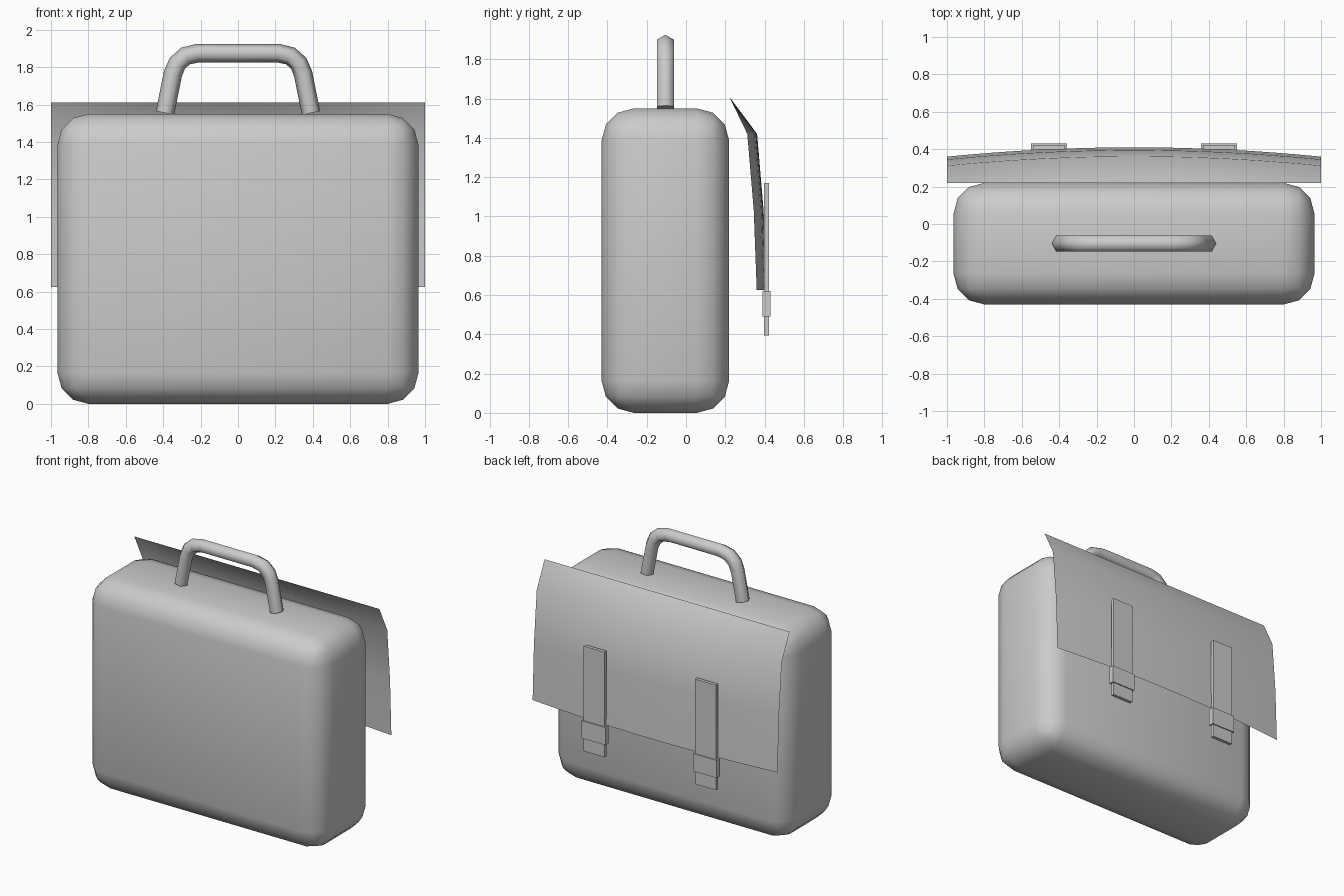
import bpy, bmesh, math
from mathutils import Vector

if "Cube" in bpy.data.objects:
    bpy.data.objects.remove(bpy.data.objects["Cube"])


def add_object(name, bm, angle=None):
    bmesh.ops.recalc_face_normals(bm, faces=bm.faces)
    mesh = bpy.data.meshes.new(name)
    bm.to_mesh(mesh)
    bm.free()
    obj = bpy.data.objects.new(name, mesh)
    bpy.context.collection.objects.link(obj)
    if angle:
        bpy.ops.object.select_all(action='DESELECT')
        obj.select_set(True)
        bpy.context.view_layer.objects.active = obj
        bpy.ops.object.shade_smooth_by_angle(angle=math.radians(angle))
    return obj


def box(bm, lo, hi):
    verts = bmesh.ops.create_cube(bm, size=1)["verts"]
    for v in verts:
        v.co = Vector([(a + b) / 2 + c * (b - a) for a, b, c in zip(lo, hi, v.co)])


# Body: rounded box
bm = bmesh.new()
box(bm, (-0.965, -0.43, 0), (0.965, 0.22, 1.55))
bmesh.ops.bevel(bm, geom=bm.edges[:], offset=0.165, segments=3,
                profile=0.5, affect='EDGES')
add_object("bag_body", bm, 50)

# Flap: single-layer sheet bowed outward, straight along its top edge
# rows: z, y at the side edges, bow at the middle
rows = [(1.61, 0.22, 0), (1.42, 0.312, 0.05), (1.03, 0.345, 0.05), (0.625, 0.36, 0.05)]
COLS = 16
bm = bmesh.new()
grid = []
for z, y, bow in rows:
    xs = [-1 + 2 * i / COLS for i in range(COLS + 1)]
    grid.append([bm.verts.new((x, y + bow * (1 - x * x), z)) for x in xs])
for a, b in zip(grid, grid[1:]):
    for i in range(COLS):
        bm.faces.new((a[i], b[i], b[i + 1], a[i + 1]))
flap = add_object("flap", bm, 50)
if flap.data.polygons[0].normal.y < 0:
    flap.data.flip_normals()

# Handle: six-sided tube swept along a mirrored path
half = [(-0.39, 1.555), (-0.348, 1.765), (-0.325, 1.82), (-0.28, 1.86), (-0.215, 1.875)]
path = [Vector((x, -0.105, z)) for x, z in half + [(-x, z) for x, z in half[::-1]]]
bm = bmesh.new()
rings = []
for i, p in enumerate(path):
    before = (p - path[i - 1]).normalized() if i else Vector()
    after = (path[i + 1] - p).normalized() if i < len(path) - 1 else Vector()
    t = (before + after).normalized()
    n = Vector((-t.z, 0, t.x))
    rings.append([bm.verts.new(p + 0.05 * (math.cos(k * math.pi / 3) * n
                  + math.sin(k * math.pi / 3) * Vector((0, 1, 0)))) for k in range(6)])
for a, b in zip(rings, rings[1:]):
    for k in range(6):
        bm.faces.new((a[k], a[(k + 1) % 6], b[(k + 1) % 6], b[k]))
bm.faces.new(rings[0])
bm.faces.new(rings[-1])
add_object("handle", bm, 65)

# Straps and buckles, one pair on each side
for side, s in (("left", -1), ("right", 1)):
    cx = 0.455 * s
    bm = bmesh.new()
    box(bm, (cx - 0.085, 0.397, 0.395), (cx + 0.085, 0.422, 1.17))
    add_object(side + "_strap", bm)
    bm = bmesh.new()
    box(bm, (cx - 0.097, 0.39, 0.49), (cx + 0.097, 0.43, 0.62))
    add_object(side + "_buckle", bm)
